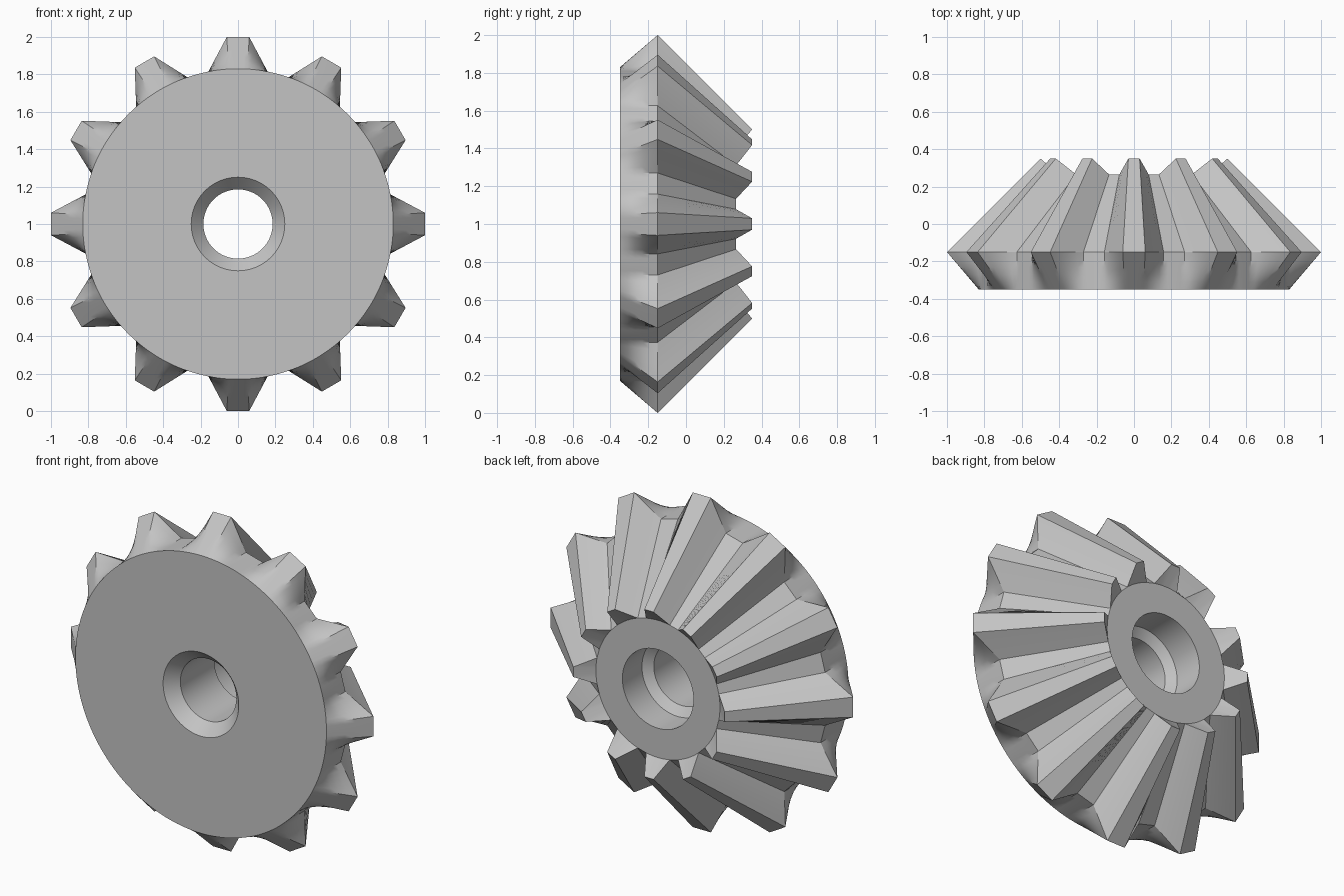
import bpy, bmesh, math

cube = bpy.data.objects.get("Cube")
if cube:
    bpy.data.objects.remove(cube, do_unlink=True)

TEETH = 12
SUB = 5                       # subdivisions of each profile segment
STEP = 2 * math.pi / TEETH
ROOT = math.radians(11)       # half angle of a tooth at its root


def tooth_profile(tip_r, tip_half, root_r, tip_y, root_y):
    """Closed ring of (x, y, z) points around the gear axis."""
    rx, rz = root_r * math.sin(ROOT), root_r * math.cos(ROOT)
    nx, nz = root_r * math.sin(STEP - ROOT), root_r * math.cos(STEP - ROOT)
    corners = [(-rx, root_y, rz), (-tip_half, tip_y, tip_r),
               (tip_half, tip_y, tip_r), (rx, root_y, rz), (nx, root_y, nz)]
    ring = []
    for t in range(TEETH):
        c, s = math.cos(t * STEP), math.sin(t * STEP)
        for a, b in zip(corners, corners[1:]):
            for i in range(SUB):
                x, y, z = (p + (q - p) * i / SUB for p, q in zip(a, b))
                ring.append((x * c + z * s, y, z * c - x * s))
    return ring


def circle_like(ring, r, y):
    """Circle whose points share the angles of the given ring."""
    return [(r * x / math.hypot(x, z), y, r * z / math.hypot(x, z)) for x, _, z in ring]


def blend(a, b, t):
    return [tuple(p + (q - p) * t for p, q in zip(u, v)) for u, v in zip(a, b)]


# Toothed outside: front rim, large tooth end, small tooth end
large = tooth_profile(1.0, 0.06, 0.83, -0.15, -0.15)
small = tooth_profile(0.5, 0.03, 0.41, 0.35, 0.265)
rim = circle_like(large, 0.83, -0.35)
rings = [blend(rim, large, i / 5) for i in range(5)] + [large, small]

# Back face edge follows the gaps and closes the tooth ends
back = circle_like(small, 0.41, 0.265)
for i in range(len(back)):
    if i % (4 * SUB) >= 3 * SUB:
        back[i] = small[i]
rings.append(back)

# Stepped bore, from back to front
for r, y in [(0.235, 0.265), (0.235, 0.08), (0.185, 0.04), (0.185, -0.28), (0.25, -0.35)]:
    rings.append(circle_like(large, r, y))

# Skin the rings into a closed body
bm = bmesh.new()
loops = [[bm.verts.new((x, y, z + 1)) for x, y, z in ring] for ring in rings]
for a, b in zip(loops, loops[1:] + loops[:1]):
    for i in range(len(a)):
        j = (i + 1) % len(a)
        bm.faces.new((a[i], a[j], b[j], b[i]))
bmesh.ops.remove_doubles(bm, verts=bm.verts, dist=0.0001)
bmesh.ops.recalc_face_normals(bm, faces=bm.faces)
mesh = bpy.data.meshes.new("bevel_gear")
bm.to_mesh(mesh)
bm.free()

gear = bpy.data.objects.new("bevel_gear", mesh)
bpy.context.collection.objects.link(gear)

# Plain grey metal
grey = bpy.data.materials.new("light_grey")
grey.use_nodes = True
colour = (0.55, 0.55, 0.55, 1)
grey.diffuse_color = colour
grey.node_tree.nodes["Principled BSDF"].inputs["Base Color"].default_value = colour
mesh.materials.append(grey)

bpy.ops.object.select_all(action="DESELECT")
gear.select_set(True)
bpy.context.view_layer.objects.active = gear
bpy.ops.object.shade_smooth_by_angle(angle=math.radians(30))
